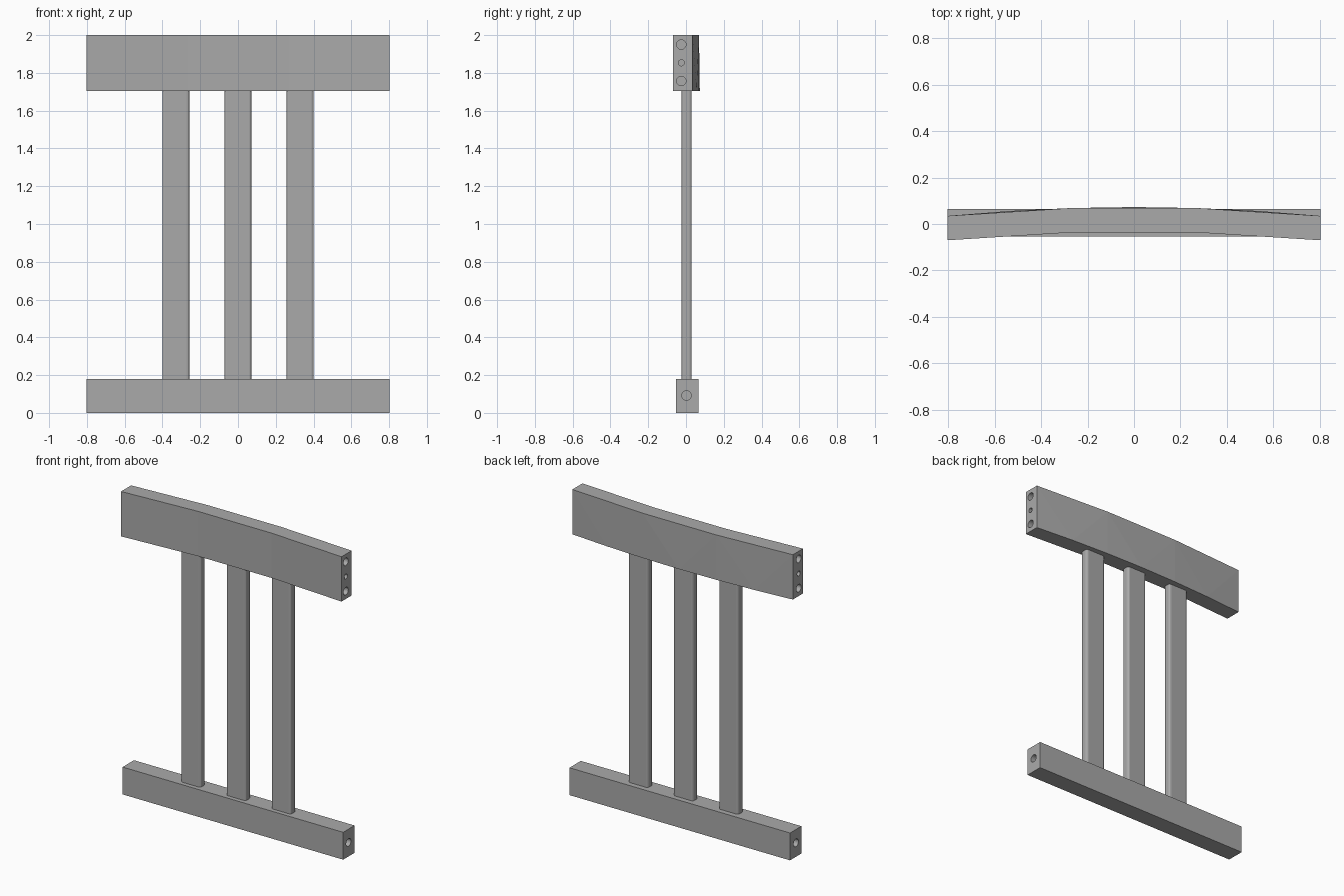
import bpy
import bmesh
from mathutils import Matrix, Vector

default = bpy.data.objects.get("Cube")
if default:
    bpy.data.objects.remove(default, do_unlink=True)

HALF = 0.803         # half width of both rails
LOW_TOP = 0.18       # top of the lower rail
UP_BOTTOM = 1.705    # underside of the upper rail

grey = bpy.data.materials.new("plain grey")
grey.use_nodes = True
colour = (0.40, 0.40, 0.40, 1)
grey.diffuse_color = colour
grey.node_tree.nodes["Principled BSDF"].inputs["Base Color"].default_value = colour


def finish(name, bm):
    bmesh.ops.recalc_face_normals(bm, faces=bm.faces)
    mesh = bpy.data.meshes.new(name)
    bm.to_mesh(mesh)
    bm.free()
    mesh.materials.append(grey)
    obj = bpy.data.objects.new(name, mesh)
    bpy.context.collection.objects.link(obj)
    return obj


def box(name, low, high, bevel=0):
    low, high = Vector(low), Vector(high)
    bm = bmesh.new()
    bmesh.ops.create_cube(bm, size=1)
    bmesh.ops.scale(bm, vec=high - low, verts=bm.verts)
    bmesh.ops.translate(bm, vec=(low + high) / 2, verts=bm.verts)
    if bevel:
        upright = [e for e in bm.edges
                   if abs(e.verts[0].co.z - e.verts[1].co.z) > 0.1]
        bmesh.ops.bevel(bm, geom=upright, offset=bevel, segments=3,
                        profile=0.5, affect='EDGES')
    return finish(name, bm)


def drill(obj, holes, depth=0.1):
    """Cut blind dowel holes (y, z, radius) into both ends."""
    bm = bmesh.new()
    for side in (-1, 1):
        for y, z, radius in holes:
            place = Matrix.Translation((side * HALF, y, z)) @ Matrix.Rotation(1.5708, 4, 'Y')
            bmesh.ops.create_cone(bm, cap_ends=True, segments=24, radius1=radius,
                                  radius2=radius, depth=2 * depth, matrix=place)
    cutter = finish(obj.name + "_cutter", bm)
    cutter.hide_render = True
    mod = obj.modifiers.new("dowel holes", 'BOOLEAN')
    mod.operation, mod.solver, mod.object = 'DIFFERENCE', 'EXACT', cutter
    bpy.context.view_layer.objects.active = obj
    bpy.ops.object.modifier_apply(modifier=mod.name)
    bpy.data.objects.remove(cutter, do_unlink=True)


def bow(x, y_end):
    """Depth of the shallow arc that runs through y_end at the rail ends."""
    return y_end + 0.038 * (1 - (x / HALF) ** 2)


# Upper rail: bowed backwards, with a finer arc along the lower back edge
bm = bmesh.new()


def arc(y_end, z, steps):
    xs = [HALF * (2 * i / steps - 1) for i in range(steps + 1)]
    return [bm.verts.new((x, bow(x, y_end), z)) for x in xs]


front_low, front_high = arc(-0.07, UP_BOTTOM, 3), arc(-0.07, 2, 3)
back_low, back_high = arc(0.035, UP_BOTTOM, 6), arc(0.035, 2, 3)
for i in range(3):
    fl, fh = front_low[i:i + 2], front_high[i:i + 2]
    bh, bl = back_high[i:i + 2], back_low[2 * i:2 * i + 3]
    bm.faces.new((fl[0], fl[1], fh[1], fh[0]))
    bm.faces.new((fh[0], fh[1], bh[1], bh[0]))
    bm.faces.new((fl[0], bl[0], bl[1], bl[2], fl[1]))
    bm.faces.new((bl[0], bh[0], bl[1]))
    bm.faces.new((bh[0], bh[1], bl[1]))
    bm.faces.new((bl[1], bh[1], bl[2]))
for end in (0, -1):
    bm.faces.new((front_low[end], back_low[end], back_high[end], front_high[end]))
upper_rail = finish("upper_rail", bm)
drill(upper_rail, [(-0.025, 1.95, 0.025), (-0.025, 1.853, 0.016), (-0.025, 1.757, 0.025)])

# Lower rail: straight, one dowel hole in each end
lower_rail = box("lower_rail", (-HALF, -0.053, 0), (HALF, 0.065, LOW_TOP))
drill(lower_rail, [(0.003, 0.092, 0.025)])

# Three upright slats with eased edges, let slightly into the rails
for name, x in (("right_slat", -0.329), ("middle_slat", 0), ("left_slat", 0.329)):
    box(name, (x - 0.072, -0.024, LOW_TOP - 0.02),
        (x + 0.072, 0.03, UP_BOTTOM + 0.02), bevel=0.015)
